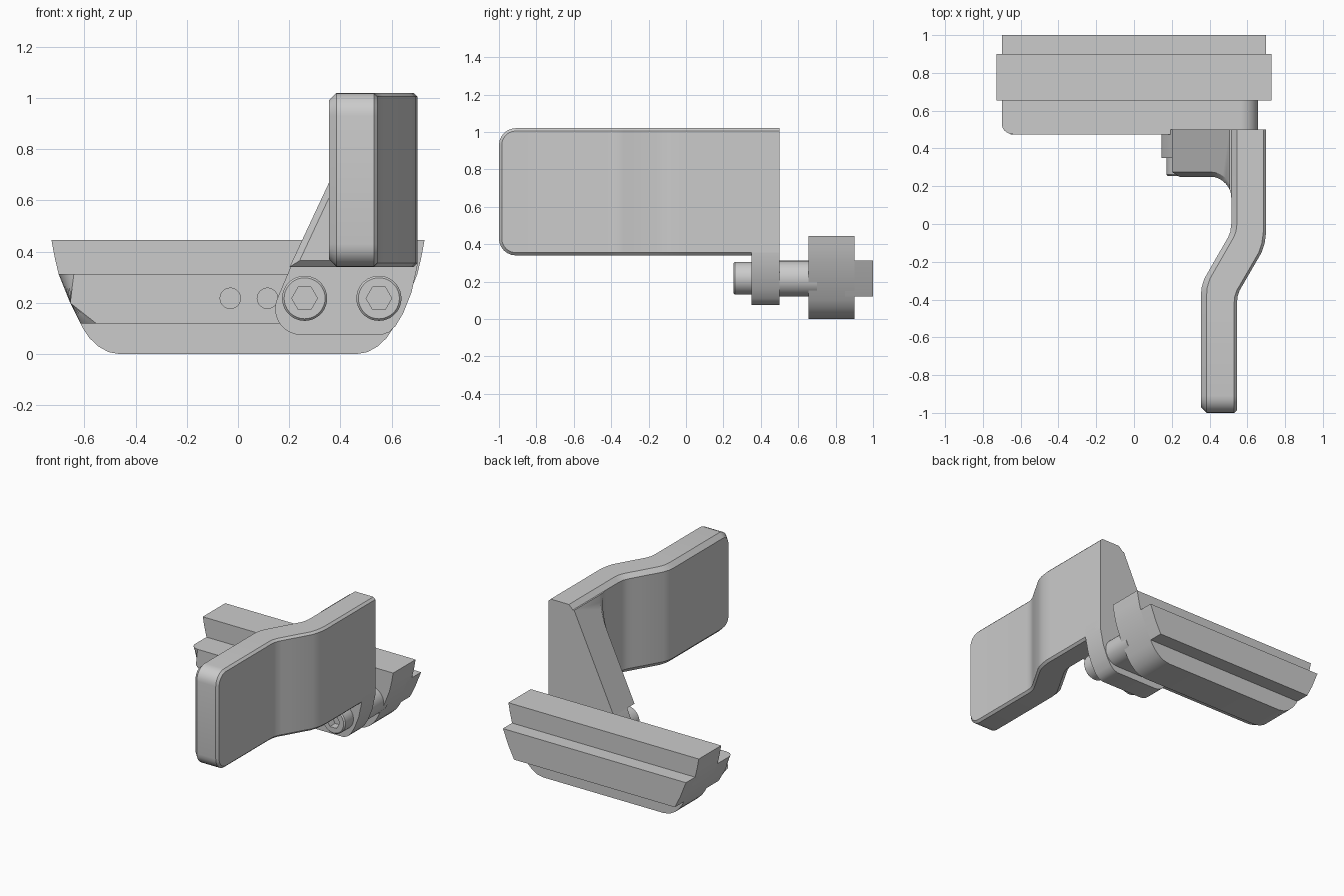
import bpy, bmesh
from math import sin, cos, pi, radians
from mathutils import Vector

if "Cube" in bpy.data.objects:
    bpy.data.objects.remove(bpy.data.objects["Cube"])


def finish(name, bm):
    bmesh.ops.recalc_face_normals(bm, faces=bm.faces[:])
    me = bpy.data.meshes.new(name)
    bm.to_mesh(me)
    bm.free()
    ob = bpy.data.objects.new(name, me)
    bpy.context.collection.objects.link(ob)
    return ob


def loft(rings, strip_caps=False):
    """Skin equal-length closed rings and cap both ends."""
    bm = bmesh.new()
    vs = [[bm.verts.new(p) for p in r] for r in rings]
    n = len(vs[0])
    for a, b in zip(vs, vs[1:]):
        for i in range(n):
            j = (i + 1) % n
            bm.faces.new((a[i], a[j], b[j], b[i]))
    for r in (vs[0], vs[-1]):
        if strip_caps:
            for i in range(n // 2 - 1):
                bm.faces.new((r[i], r[i + 1], r[n - 2 - i], r[n - 1 - i]))
        else:
            bm.faces.new(r)
    return bm


def prism_y(profile, y0, y1):
    return loft([[(x, y, z) for x, z in profile] for y in (y0, y1)])


def arc(cx, cy, r, a0, a1, n):
    return [(cx + r * cos(radians(a0 + (a1 - a0) * i / n)),
             cy + r * sin(radians(a0 + (a1 - a0) * i / n))) for i in range(n + 1)]


def interp(pts, y):
    for (y0, x0), (y1, x1) in zip(pts, pts[1:]):
        if y <= y1:
            return x0 + (x1 - x0) * max(0, y - y0) / (y1 - y0)
    return pts[-1][1]


# Hull-shaped main block
half = [(.728, .445), (.716, .38), (.70, .312), (.655, .2), (.605, .1),
        (.58, .063), (.545, .03), (.505, .008), (.46, 0)]
mirror = [(-x, z) for x, z in half[::-1]]
finish("main_block", prism_y(half + mirror, .655, .9))

# Rear rib
rib = [(.70, .312), (.655, .2), (.615, .12)]
finish("rear_rib", prism_y(rib + [(-x, z) for x, z in rib[::-1]], .85, 1.0))

# Front bar with one round end and a softened left corner
left = [(-x, z) for x, z in rib]
bm = prism_y(left + arc(.56, .216, .096, -90, 90, 16), .475, .7)
edges = [e for e in bm.edges
         if all(v.co.y < .48 and v.co.x < -.5 for v in e.verts)]
bmesh.ops.bevel(bm, geom=edges, offset=.055, segments=5, profile=.5,
                affect='EDGES', clamp_overlap=False)
bar = finish("front_bar", bm)

# Two blind holes in the front bar
for i, x in enumerate((-.03, .115)):
    cutter = finish("hole_cutter_%d" % i,
                    prism_y(arc(x, .218, .04, 0, 345, 23), .4, .55))
    cutter.hide_render = True
    cutter.hide_set(True)
    mod = bar.modifiers.new("hole", 'BOOLEAN')
    mod.operation = 'DIFFERENCE'
    mod.solver = 'EXACT'
    mod.object = cutter

# Cranked handle: four layers across its thickness, chamfered both sides
XL = [(-1, .355), (-.37, .355), (-.335, .358), (-.29, .372), (-.07, .498),
      (-.04, .51), (0, .515), (.5, .515)]
XR = [(-1, .545), (-.42, .545), (-.385, .548), (-.35, .56), (-.15, .676),
      (-.1, .692), (-.04, .70), (.5, .70)]
ys = sorted({p[0] for p in XL[1:] + XR[1:]})
R, H, MID = .09, .34, .68


def layer(xpts, dx, inset):
    st = []
    for i in range(7):
        a = pi / 2 * i / 6
        st.append((interp(xpts, -.95) + dx, -1 + R - (R - inset) * cos(a),
                   H - R + (R - inset) * sin(a)))
    st += [(interp(xpts, y) + dx, y, H - inset) for y in ys]
    return ([(x, y, MID + h) for x, y, h in st] +
            [(x, y, MID - h) for x, y, h in st[::-1]])


finish("handle", loft([layer(XL, 0, .03), layer(XL, .03, 0),
                       layer(XR, -.015, 0), layer(XR, 0, .015)], True))

# Sloping bracket web, filleted into the handle
plan = ([(.1, .5), (.1, .25)] + arc(.405, .14, .11, 90, 0, 8) +
        [(.6, .14), (.6, .5)])
bm = loft([[(x, y, z) for x, y in plan] for z in (.34, .99)])
co, no = Vector((.36, .3, .68)), Vector((-.906, 0, .423)).normalized()
cut = bmesh.ops.bisect_plane(bm, geom=bm.verts[:] + bm.edges[:] + bm.faces[:],
                             plane_co=co, plane_no=no, clear_outer=True)
bmesh.ops.contextual_create(
    bm, geom=[g for g in cut['geom_cut'] if isinstance(g, bmesh.types.BMEdge)])


def is_rim(e):
    pts = [v.co for v in e.verts]
    if any(p.y > .251 or p.x > .51 for p in pts):
        return False
    return (all(abs((p - co).dot(no)) < 1e-4 for p in pts) or
            all(abs(p.z - .34) < 1e-4 for p in pts))


bmesh.ops.recalc_face_normals(bm, faces=bm.faces[:])
bmesh.ops.bevel(bm, geom=[e for e in bm.edges if is_rim(e)], offset=.025,
                segments=1, profile=.5, affect='EDGES', clamp_overlap=False)
finish("bracket_web", bm)

# Mounting lug under the web
lug = ([(.27, .45), (.235, .41)] + arc(.247, .177, .102, 155, 270, 10) +
       [(.56, .075), (.59, .086), (.615, .11), (.645, .16), (.677, .24),
        (.70, .345), (.70, .45)])
finish("mounting_lug", prism_y(lug, .35, .5))


# Socket-head screws
def screw_ring(cx, r, y, hexed=False):
    out = []
    for i in range(36):
        a = i * 10
        k = cos(radians(30)) / cos(radians(a % 60 - 30)) if hexed else 1
        out.append((cx + r * k * cos(radians(a)), y,
                    .218 + r * k * sin(radians(a))))
    return out


for i, x in enumerate((.26, .55)):
    finish("screw_%d" % i, loft([
        screw_ring(x, .088, .37), screw_ring(x, .088, .262),
        screw_ring(x, .08, .254), screw_ring(x, .05, .254, True),
        screw_ring(x, .05, .31, True)]))

# Smooth the curved faces, keep edges crisp
for ob in bpy.context.collection.objects:
    if not ob.hide_render:
        ob.select_set(True)
        bpy.context.view_layer.objects.active = ob
bpy.ops.object.shade_smooth_by_angle(angle=radians(25))
